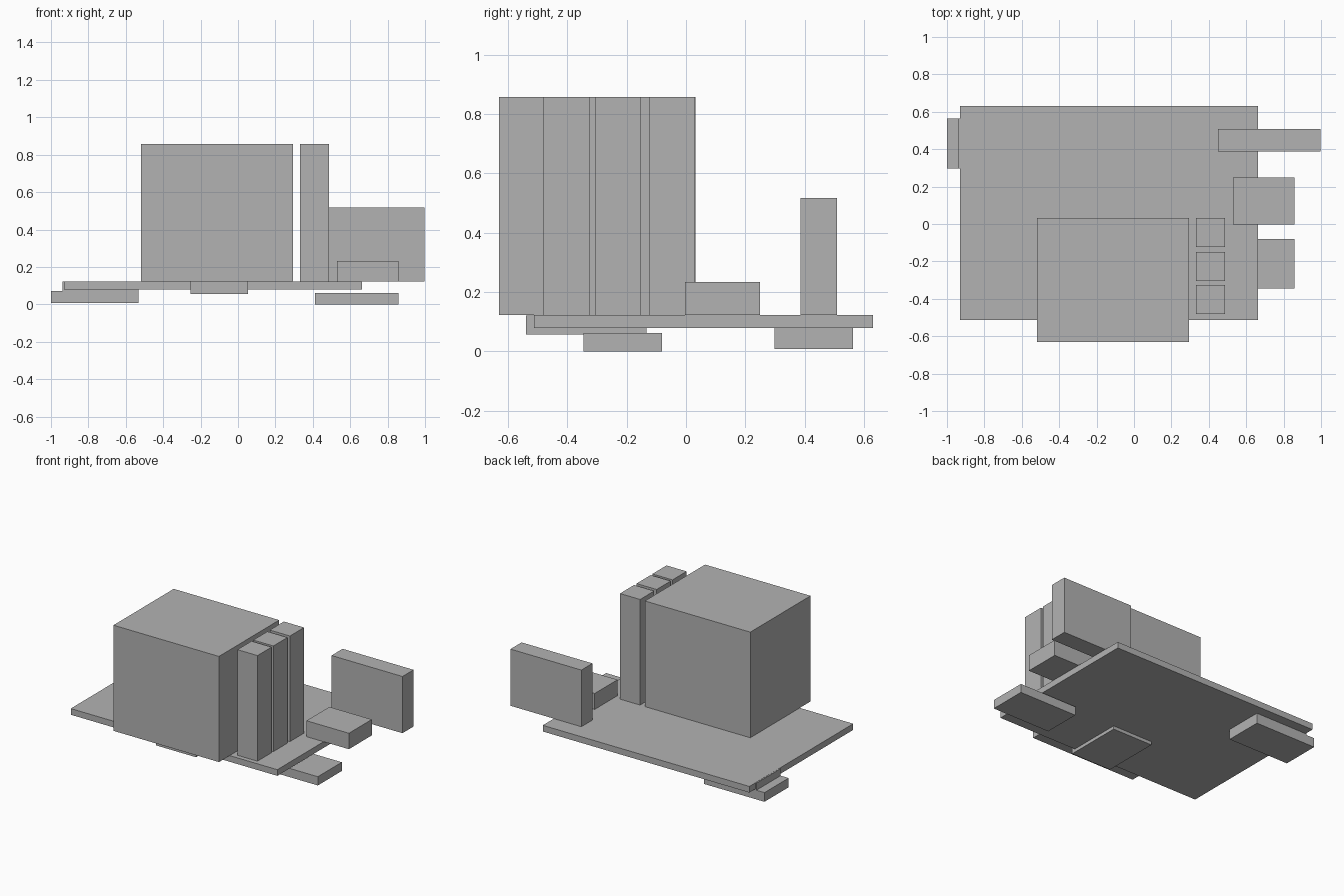
import bpy
import bmesh
from mathutils import Vector

cube = bpy.data.objects.get("Cube")
if cube:
    bpy.data.objects.remove(cube, do_unlink=True)

# Single matte grey
grey = bpy.data.materials.new("plain_grey")
grey.use_nodes = True
colour = (0.45, 0.45, 0.45, 1)
grey.diffuse_color = colour
grey.node_tree.nodes["Principled BSDF"].inputs["Base Color"].default_value = colour


def box(name, x, y, z):
    """Flat-sided block from its (min, max) span on each axis."""
    spans = (x, y, z)
    centre = Vector([(a + b) / 2 for a, b in spans])
    size = Vector([b - a for a, b in spans])
    bm = bmesh.new()
    bmesh.ops.create_cube(bm, size=1)
    bmesh.ops.scale(bm, vec=size, verts=bm.verts)
    mesh = bpy.data.meshes.new(name)
    bm.to_mesh(mesh)
    bm.free()
    mesh.materials.append(grey)
    obj = bpy.data.objects.new(name, mesh)
    obj.location = centre
    bpy.context.collection.objects.link(obj)
    return obj


DECK = 0.122   # top of the base plate
TALL = 0.858   # top of the main block and columns

# Base plate and main block
box("base_plate", (-0.93, 0.662), (-0.513, 0.631), (0.079, DECK))
box("main_block", (-0.518, 0.295), (-0.631, 0.032), (DECK, TALL))

# Row of three columns beside the main block
for i, y in enumerate((-0.481, -0.306, -0.124)):
    box(f"column_{i + 1}", (0.332, 0.487), (y, y + 0.155), (DECK, TALL))

# Upright panel and low block overhanging the left edge
box("upright_panel", (0.45, 0.997), (0.387, 0.509), (DECK, 0.517))
box("low_block", (0.53, 0.857), (-0.003, 0.249), (DECK, 0.233))

# Pads below the plate
box("left_pad", (0.412, 0.857), (-0.345, -0.081), (0, 0.061))
box("front_pad", (-0.255, 0.054), (-0.539, -0.134), (0.056, DECK - 0.001))
box("right_pad", (-1.0, -0.532), (0.298, 0.564), (0.008, 0.072))
box("right_pad_riser", (-0.938, -0.532), (0.298, 0.564), (0.072, DECK - 0.001))
